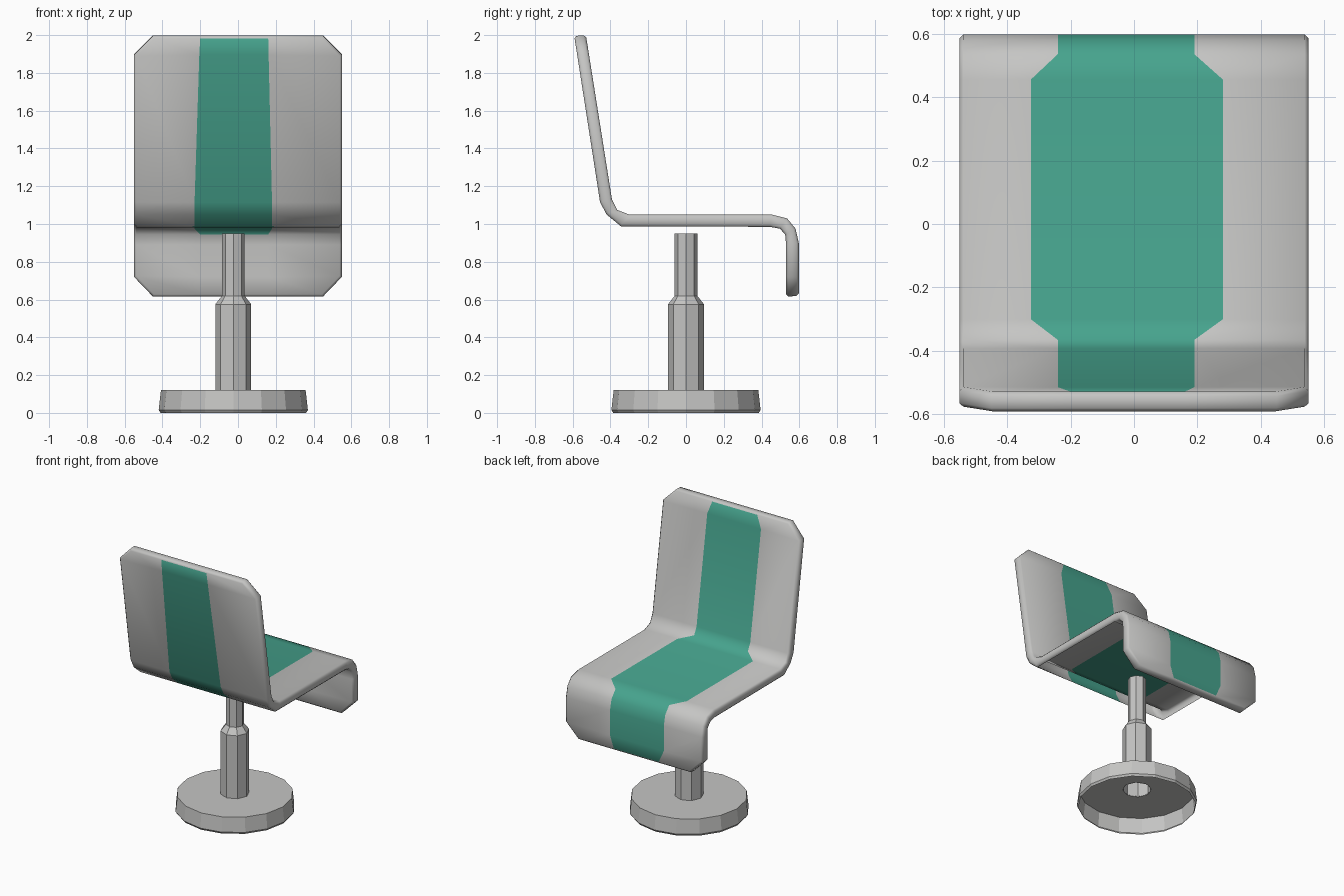
import bpy, bmesh, math

if "Cube" in bpy.data.objects:
    bpy.data.objects.remove(bpy.data.objects["Cube"])


def material(name, rgb):
    m = bpy.data.materials.new(name)
    m.diffuse_color = (*rgb, 1)
    m.use_nodes = True
    m.node_tree.nodes["Principled BSDF"].inputs["Base Color"].default_value = m.diffuse_color
    return m


GREY = material("light grey", (0.56, 0.56, 0.55))
TEAL = material("teal", (0.062, 0.37, 0.27))
HIDDEN = 2  # temporary index for the open underside


def add_object(name, bm, mats):
    bmesh.ops.recalc_face_normals(bm, faces=bm.faces[:])
    me = bpy.data.meshes.new(name)
    bm.to_mesh(me)
    bm.free()
    for m in mats:
        me.materials.append(m)
    ob = bpy.data.objects.new(name, me)
    bpy.context.collection.objects.link(ob)
    return ob


def lathe(name, profile, sides, cx):
    """Open turned shell from (radius, z) points."""
    bm = bmesh.new()
    rings = []
    for r, z in profile:
        rings.append([bm.verts.new((cx + r * math.cos(2 * math.pi * i / sides),
                                    r * math.sin(2 * math.pi * i / sides), z))
                      for i in range(sides)])
    for a, b in zip(rings, rings[1:]):
        for i in range(sides):
            j = (i + 1) % sides
            bm.faces.new((a[i], a[j], b[j], b[i]))
    return add_object(name, bm, [GREY])


# Seat shell side profile, backrest top to front flap bottom
UPPER = [(-.53, 2.0), (-.514, 1.9), (-.392, 1.13), (-.365, 1.075), (-.30, 1.05),
         (.455, 1.05), (.535, 1.03), (.58, .975), (.597, .90), (.597, .72), (.597, .62)]
LOWER = [(-.592, 1.995), (-.576, 1.895), (-.455, 1.115), (-.42, 1.05), (-.345, .988),
         (.445, .985), (.497, .975), (.525, .945), (.53, .89), (.53, .72), (.53, .615)]
N = len(UPPER)
NARROW, WIDE, END = (-.24, .19), (-.325, .28), (-.20, .16)
STRIPE_UP = [END] + [NARROW] * 3 + [WIDE] * 2 + [NARROW] * 4 + [END]
STRIPE_LOW = [END, (-.205, .162)] + [(-.23, .18)] * 5 + [END] * 4

bm = bmesh.new()


def sheet(points, stripe):
    rows = []
    for k, ((y, z), (l, r)) in enumerate(zip(points, stripe)):
        w = .45 if k in (0, N - 1) else .55   # chamfered corners
        rows.append([bm.verts.new((x, y, z)) for x in (-w, l, r, w)])
    return rows


up, low = sheet(UPPER, STRIPE_UP), sheet(LOWER, STRIPE_LOW)
for k in range(N - 1):
    for c in range(3):
        f = bm.faces.new((up[k][c], up[k][c + 1], up[k + 1][c + 1], up[k + 1][c]))
        f.material_index = int(c == 1)
        f = bm.faces.new((low[k][c], low[k + 1][c], low[k + 1][c + 1], low[k][c + 1]))
        f.material_index = HIDDEN if k == 4 else int(c == 1 and k < 7)

# Rim around the shell
rim = set()
for k in range(N - 1):
    for c in (0, 3):
        rim.add(bm.faces.new((up[k][c], up[k + 1][c], low[k + 1][c], low[k][c])))
for k in (0, N - 1):
    for c in range(3):
        rim.add(bm.faces.new((up[k][c], up[k][c + 1], low[k][c + 1], low[k][c])))
bmesh.ops.recalc_face_normals(bm, faces=bm.faces[:])
edges = [e for e in bm.edges if sum(f in rim for f in e.link_faces) == 1]
bmesh.ops.bevel(bm, geom=edges, offset=.012, segments=1, affect='EDGES',
                profile=.5, material=0)
# The underside of the seat is open
bmesh.ops.delete(bm, geom=[f for f in bm.faces if f.material_index == HIDDEN],
                 context='FACES')
seat = add_object("seat_shell", bm, [GREY, TEAL])
bpy.context.view_layer.objects.active = seat
seat.select_set(True)
bpy.ops.object.shade_smooth_by_angle(angle=math.radians(50))

# Round base, open below, and stepped column
lathe("base", [(.385, 0), (.395, .015), (.383, .12), (.09, .12)], 16, -.025)
lathe("column", [(.095, .118), (.095, .575), (.06, .62), (.06, .95)], 8, -.025)
